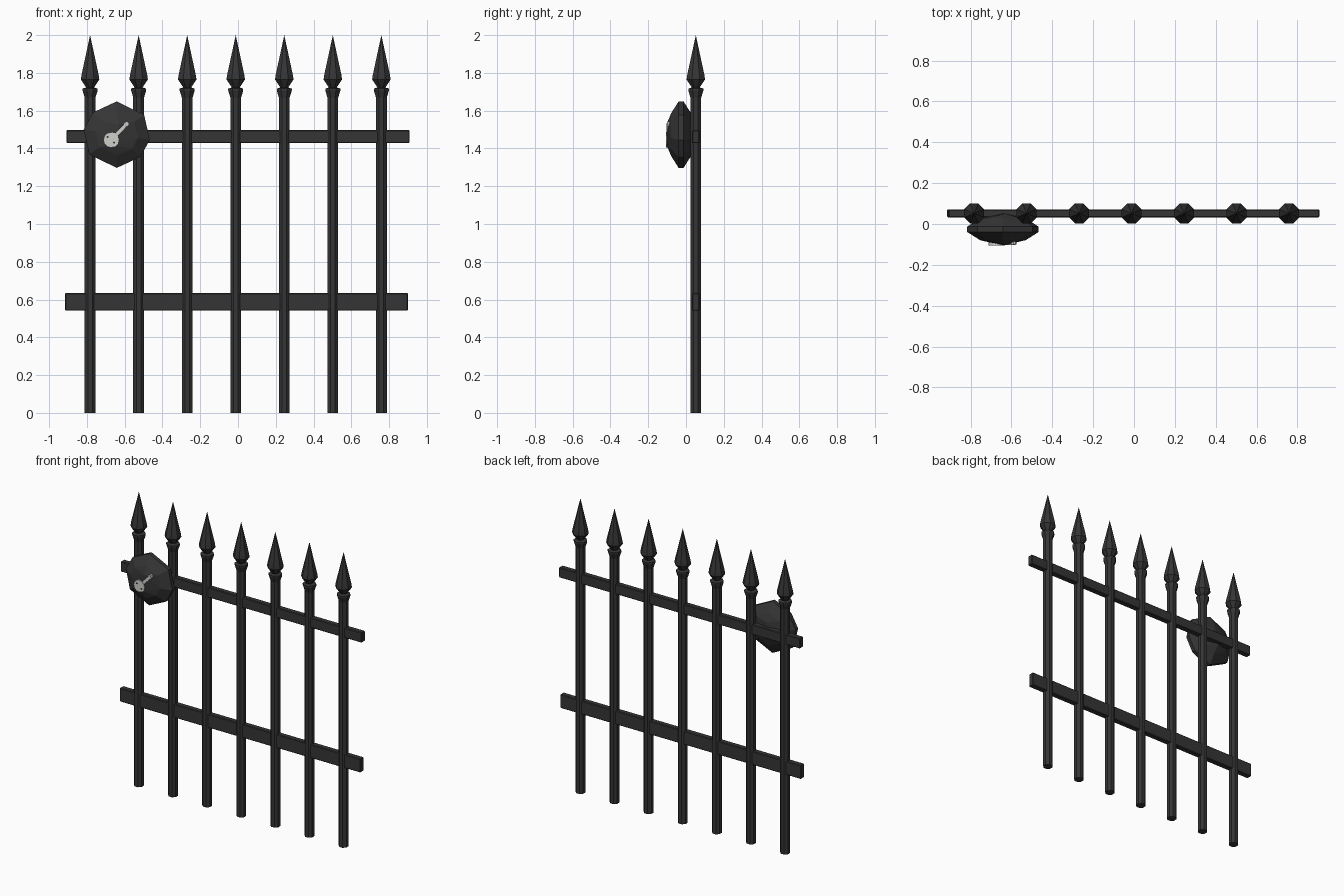
import bpy, bmesh, math
from mathutils import Matrix, Vector

if "Cube" in bpy.data.objects:
    bpy.data.objects.remove(bpy.data.objects["Cube"])


def material(name, c):
    m = bpy.data.materials.new(name)
    m.diffuse_color = (*c, 1)
    m.use_nodes = True
    m.node_tree.nodes["Principled BSDF"].inputs["Base Color"].default_value = m.diffuse_color
    return m


IRON = material("dark_iron", (0.036, 0.036, 0.036))
STEEL = material("pale_steel", (0.62, 0.62, 0.59))
Y = 0.052  # depth of the fence plane


def finish(name, bm, mat):
    bmesh.ops.recalc_face_normals(bm, faces=bm.faces)
    me = bpy.data.meshes.new(name)
    bm.to_mesh(me)
    bm.free()
    me.materials.append(mat)
    ob = bpy.data.objects.new(name, me)
    bpy.context.collection.objects.link(ob)
    return ob


def lathe(name, profile, x, y, sides=8):
    """Closed faceted turning from (radius, z) pairs; radius 0 makes a point."""
    bm = bmesh.new()
    rings = []
    for r, z in profile:
        if r == 0:
            rings.append([bm.verts.new((x, y, z))] * sides)
        else:
            rings.append([bm.verts.new((x + r * math.cos((i + .5) * math.tau / sides),
                                        y + r * math.sin((i + .5) * math.tau / sides), z))
                          for i in range(sides)])
    for a, b in zip(rings, rings[1:]):
        for i in range(sides):
            j = (i + 1) % sides
            quad = list(dict.fromkeys((a[i], a[j], b[j], b[i])))
            if len(quad) > 2:
                bm.faces.new(quad)
    for ring in (rings[0], rings[-1]):
        if ring[0] is not ring[1]:
            bm.faces.new(ring)
    return finish(name, bm, IRON)


def box(name, center, size, mat, bevel=0.0, tilt=0.0):
    bm = bmesh.new()
    bmesh.ops.create_cube(bm, size=1, matrix=Matrix.Translation(center)
                          @ Matrix.Rotation(tilt, 4, 'Y') @ Matrix.Diagonal((*size, 1)))
    if bevel:
        bmesh.ops.bevel(bm, geom=bm.edges[:], offset=bevel, segments=1, affect='EDGES')
    return finish(name, bm, mat)


def disc(name, center, r, depth, mat, sides=12):
    bm = bmesh.new()
    bmesh.ops.create_cone(bm, cap_ends=True, segments=sides, radius1=r, radius2=r, depth=depth,
                          matrix=Matrix.Translation(center) @ Matrix.Rotation(math.pi / 2, 4, 'X'))
    return finish(name, bm, mat)


# Seven upright bars, each with a flared collar and a spear head
for i in range(7):
    x = -0.783 + 0.257 * i
    lathe(f"bar_{i + 1}", [(.031, 0), (.031, 1.675)], x, Y)
    lathe(f"collar_{i + 1}", [(.031, 1.67), (.043, 1.706), (.043, 1.717), (.018, 1.724)], x, Y)
    lathe(f"spear_head_{i + 1}", [(.017, 1.715), (.053, 1.765), (.049, 1.79), (0, 2.0)], x, Y)

# Two cross rails
box("upper_rail", (0.0, Y, 1.4625), (1.816, 0.038, 0.069), IRON, 0.004)
box("lower_rail", (-0.008, Y, 0.588), (1.814, 0.038, 0.093), IRON, 0.004)

# Faceted lock body: hull of a thin rim, inner rings and a short ridge on each side
LX, LY, LZ = -0.642, -0.026, 1.473
half = [(0, .176), (.145, .105), (.175, -.028), (.125, -.118)]
rim = half + [(-x, -z) for x, z in half]
bm = bmesh.new()
for s in (-1, 1):
    for x, z in rim:
        bm.verts.new((LX + x, LY + s * .013, LZ + z))
        bm.verts.new((LX + x * .64, LY + s * .053, LZ + z * .64))
    for k in (-1, 1):
        bm.verts.new((LX + k * .012, LY + s * .077, LZ + k * .055))
bmesh.ops.convex_hull(bm, input=bm.verts[:])
bmesh.ops.dissolve_limit(bm, angle_limit=math.radians(4), verts=bm.verts[:], edges=bm.edges[:])
finish("lock_body", bm, IRON)

# Pale key lying on the front of the lock
KY = -0.092
disc("key_bow", (LX - .030, KY, LZ - .028), .041, .026, STEEL)
box("key_shaft", (LX + .016, KY, LZ + .018), (.11, .022, .017), STEEL, 0, -math.radians(45))
disc("key_tip", (LX + .052, KY + .002, LZ + .056), .014, .022, STEEL, 8)
for k, (dx, dz) in enumerate([(-.048, -.012), (-.014, -.042)]):
    disc(f"key_hole_{k + 1}", (LX + dx, KY - .0125, LZ + dz), .006, .004, IRON, 6)
